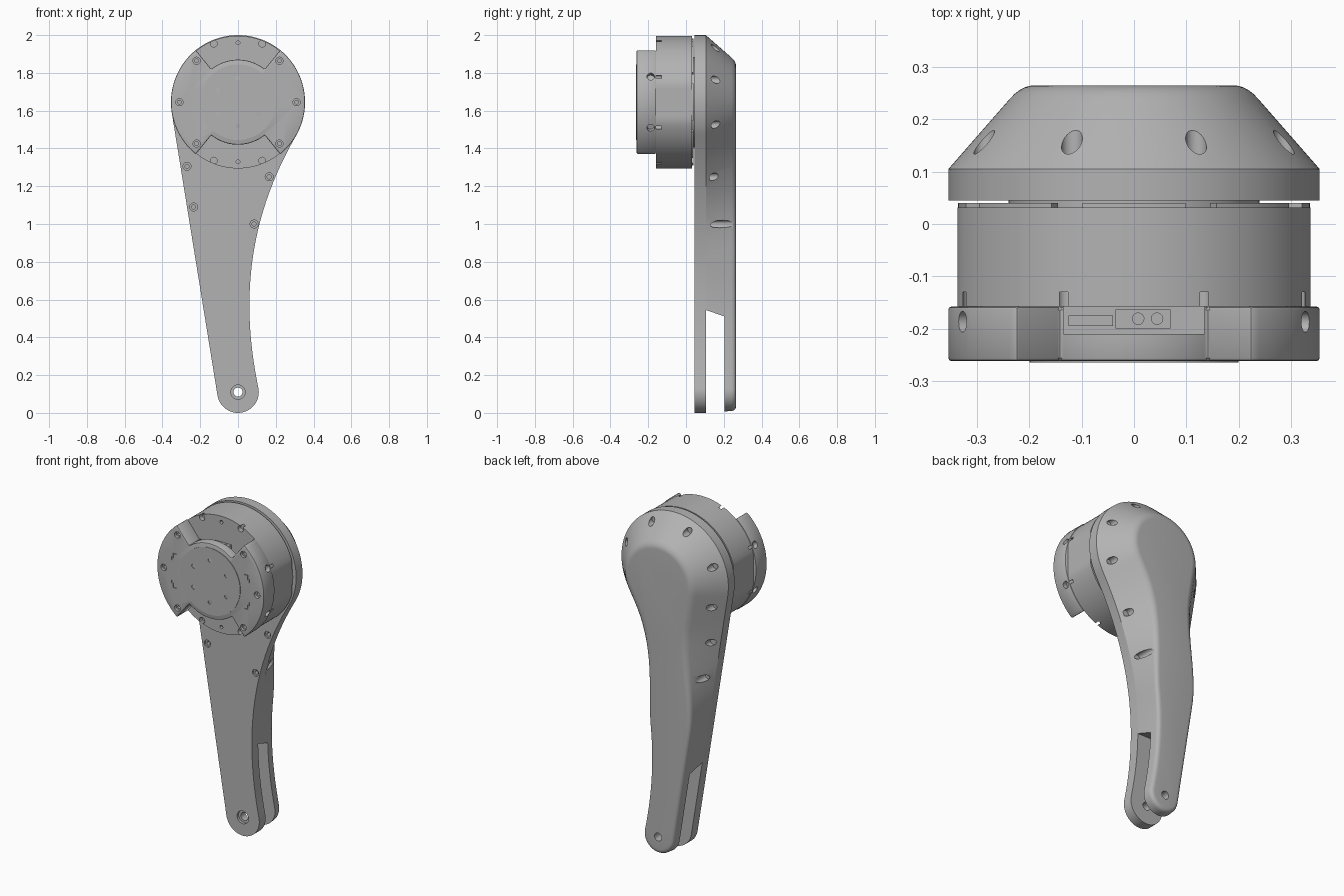
import bpy, bmesh, math
from math import cos, sin, radians
from mathutils import Vector, Matrix
from mathutils.geometry import interpolate_bezier

if "Cube" in bpy.data.objects:
    bpy.data.objects.remove(bpy.data.objects["Cube"])

grey = bpy.data.materials.new("machined_grey")
grey.use_nodes = True
grey.diffuse_color = (0.45, 0.45, 0.45, 1)
grey.node_tree.nodes["Principled BSDF"].inputs["Base Color"].default_value = grey.diffuse_color

HEAD = 1.645      # height of the motor axis
TIP = 0.11        # height of the pivot axis
R = 0.355


def loft(bm, rings):
    """Closed skin through rings of (x, y, z) points."""
    rows = [[bm.verts.new(p) for p in ring] for ring in rings]
    n = len(rows[0])
    for a, b in zip(rows, rows[1:]):
        for i in range(n):
            j = (i + 1) % n
            bm.faces.new((a[i], a[j], b[j], b[i]))
    bm.faces.new(rows[0])
    bm.faces.new(rows[-1][::-1])


def prism(bm, pts, y0, y1):
    loft(bm, [[(x, y, z) for x, z in pts] for y in (y0, y1)])


def arc(cx, cz, r, a0, a1, steps):
    return [(cx + r * cos(radians(a0 + (a1 - a0) * i / steps)),
             cz + r * sin(radians(a0 + (a1 - a0) * i / steps))) for i in range(steps + 1)]


def rect(x0, x1, z0, z1):
    return [(x0, z0), (x1, z0), (x1, z1), (x0, z1)]


def bore(bm, x, z, steps, n=24):
    """Stepped round solid along y; steps are (y, radius)."""
    loft(bm, [[(px, y, pz) for px, pz in arc(x, z, r, 0, 360, n)[:-1]] for y, r in steps])


def polar(r, a):
    return r * cos(radians(a)), HEAD + r * sin(radians(a))


def make(name, bm):
    bmesh.ops.recalc_face_normals(bm, faces=bm.faces)
    mesh = bpy.data.meshes.new(name)
    bm.to_mesh(mesh)
    bm.free()
    ob = bpy.data.objects.new(name, mesh)
    bpy.context.collection.objects.link(ob)
    mesh.materials.append(grey)
    return ob


def finish(ob, cutter=None, bevel=0):
    bpy.ops.object.select_all(action="DESELECT")
    bpy.context.view_layer.objects.active = ob
    ob.select_set(True)
    if bevel:
        m = ob.modifiers.new("edge", "BEVEL")
        m.width, m.segments, m.angle_limit = bevel, 2, radians(40)
        bpy.ops.object.modifier_apply(modifier=m.name)
    if cutter:
        tool = make("cutter", cutter)
        tool.hide_render = True
        m = ob.modifiers.new("cut", "BOOLEAN")
        m.operation, m.solver, m.object, m.use_self = "DIFFERENCE", "EXACT", tool, True
        bpy.ops.object.modifier_apply(modifier=m.name)
        bpy.data.objects.remove(tool)
    bpy.ops.object.shade_smooth_by_angle(angle=radians(28))


# Arm outline: head arc, straight flank, tip arc, hollow flank
outline = arc(0, HEAD, R, -30, 189.2, 64)
tip = arc(0, TIP, 0.11, 189.2, 371.4, 32)
a, b = Vector(outline[-1]), Vector(tip[0])
outline += [tuple(a.lerp(b, i / 28)) for i in range(1, 28)] + tip
flank = interpolate_bezier(Vector((0.108, 0.132)), Vector((0.01, 0.6)),
                           Vector((0.057, 1.035)), Vector(outline[0]), 32)
outline += [(p.x, p.y) for p in flank[1:-1]]


def taper(z):
    t = min(max((z - 0.75) / 0.65, 0), 1)
    return 0.012 + 0.128 * t * t * (3 - 2 * t)


def inset_ring(y, share, extra=0):
    ring = []
    for i, (x, z) in enumerate(outline):
        t = Vector(outline[(i + 1) % len(outline)]) - Vector(outline[i - 1])
        t.normalize()
        d = taper(z) * share + extra
        ring.append((x - t.y * d, y, z + t.x * d))
    return ring


arm_screws = [(-0.27, 1.305), (-0.235, 1.09), (0.165, 1.25), (0.085, 1.0)]

# Front plate of the arm
bm = bmesh.new()
prism(bm, outline, 0.045, 0.105)
cut = bmesh.new()
for x, z in arm_screws:
    bore(cut, x, z, [(0.03, 0.021), (0.055, 0.021), (0.055, 0.011), (0.09, 0.011)])
bore(cut, 0, TIP, [(0.03, 0.038), (0.06, 0.038), (0.06, 0.024), (0.12, 0.024)])
finish(make("arm_front_plate", bm), cut)

# Tapered rear shell with rounded rim and fork gap
bm = bmesh.new()
rings = [inset_ring(0.105, 0)]
for i in range(6):
    t = i / 5
    u, v = (1 - t) ** 2, 2 * t * (1 - t)
    rings.append(inset_ring(0.265 - 0.025 * u, 0.844 * u + v + t * t, 0.025 * t * t))
loft(bm, rings)
cut = bmesh.new()
loft(cut, [[(x, y, z) for x, z in rect(-0.5, 0.5, -0.1, top)]
           for y, top in ((0.09, 0.55), (0.205, 0.51))])
for x, z in arm_screws + [polar(0.31, -22.5 + 45 * k) for k in range(6)]:
    bore(cut, x, z, [(0.125, 0.02), (0.3, 0.02)])
bore(cut, 0, TIP, [(0.19, 0.024), (0.3, 0.024)])
finish(make("arm_rear_shell", bm), cut)

# Motor body with flattened sides
bm = bmesh.new()
prism(bm, [(max(-0.337, min(0.337, x)), z) for x, z in arc(0, HEAD, 0.351, 0, 360, 96)[:-1]],
      -0.158, 0.032)
cut = bmesh.new()
for k in range(8):
    x, z = polar(0.335, 22.5 + 45 * k)
    bore(cut, x, z, [(-0.2, 0.018), (-0.13, 0.018)])
for side in (-1, 1):
    bore(cut, 0, HEAD + side * 0.315, [(-0.2, 0.01), (-0.14, 0.01)])
finish(make("motor_body", bm), cut)

# Rim tabs and hub between motor and arm
bm = bmesh.new()
for k in range(8):
    mid = 45 * k
    prism(bm, arc(0, HEAD, 0.336, mid - 17, mid + 17, 10) +
          arc(0, HEAD, 0.31, mid + 17, mid - 17, 10), 0.03, 0.04)
finish(make("rim_tabs", bm))
bm = bmesh.new()
bore(bm, 0, HEAD, [(0.02, 0.24), (0.05, 0.24)], 64)
finish(make("motor_hub", bm))

# Front cap: two wide wings joined by a narrower middle
bm = bmesh.new()
cap = []
for start, r in ((-51, R), (51, 0.225), (129, R), (231, 0.225)):
    sweep = 102 if r == R else 78
    cap += arc(0, HEAD, r, start, start + sweep, 32)
prism(bm, cap, -0.262, -0.158)
cut = bmesh.new()
for k in (-1, 0, 1, 3, 4, 5):
    x, z = polar(0.31, 45 * k)
    bore(cut, x, z, [(-0.3, 0.019), (-0.245, 0.019), (-0.245, 0.01), (-0.21, 0.01)])
for angle in (-22.5, 22.5, 157.5, 202.5):
    x, z = polar(R, angle)
    turn = Matrix.Rotation(radians(90), 4, "Y")
    spin = Matrix.Rotation(radians(-angle), 4, "Y")
    bmesh.ops.create_cone(cut, cap_ends=True, segments=24, radius1=0.02, radius2=0.02, depth=0.06,
                          matrix=Matrix.Translation((x, -0.187, z)) @ spin @ turn)
for side in (-1, 1):
    # connector pockets at top and bottom
    z0, z1 = sorted((HEAD + side * 0.14, HEAD + side * 0.3))
    prism(cut, rect(-0.135, 0.135, z0, z1), -0.21, -0.15)
    # fine bracket grooves on the wings
    for up in (-1, 1):
        for x0, x1, h0, h1 in ((0.245, 0.249, 0.075, 0.1), (0.225, 0.249, 0.1, 0.104),
                               (0.255, 0.259, 0.06, 0.08)):
            xs = sorted((side * x0, side * x1))
            zs = sorted((HEAD + up * h0, HEAD + up * h1))
            prism(cut, rect(*xs, *zs), -0.3, -0.257)
finish(make("front_cap", bm), cut, 0.006)

# Output face with ring of mounting holes
bm = bmesh.new()
bore(bm, 0, HEAD, [(-0.265, 0.2), (-0.258, 0.2)], 64)
cut = bmesh.new()
for k in range(6):
    x, z = polar(0.126, 30 + 60 * k)
    bore(cut, x, z, [(-0.3, 0.013), (-0.2615, 0.013)])
finish(make("output_face", bm), cut)

# Cable connector in the top pocket
bm = bmesh.new()
prism(bm, rect(-0.035, 0.07, 1.77, 1.845), -0.2, -0.163)
prism(bm, rect(-0.125, -0.04, 1.77, 1.83), -0.195, -0.175)
cut = bmesh.new()
for x in (0.008, 0.044):
    bmesh.ops.create_cone(cut, cap_ends=True, segments=16, radius1=0.011, radius2=0.011,
                          depth=0.04, matrix=Matrix.Translation((x, -0.181, 1.845)))
finish(make("cable_connector", bm), cut)
